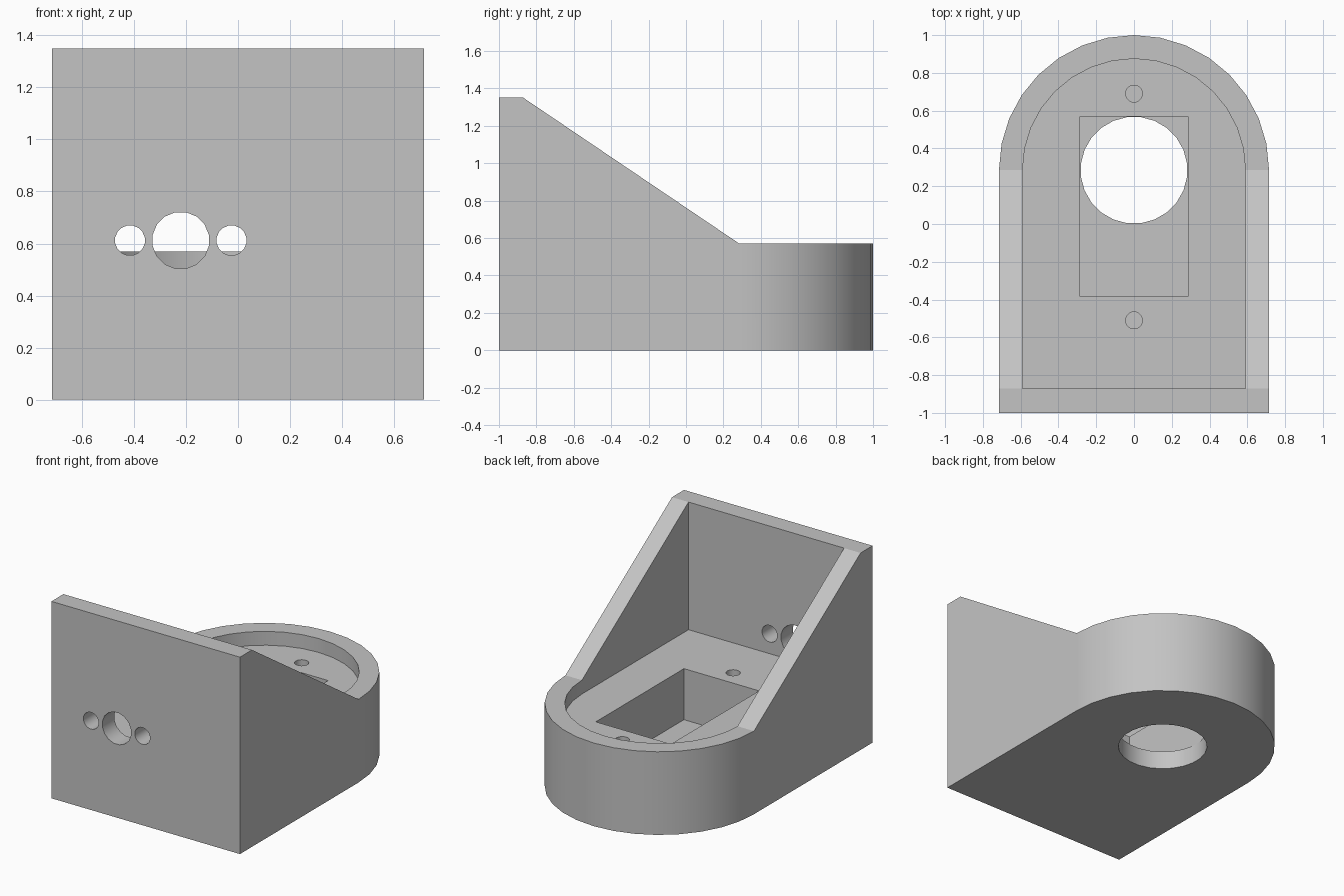
import bpy
import bmesh
from math import sin, cos, pi, radians
from mathutils import Matrix, Vector

default = bpy.data.objects.get("Cube")
if default:
    bpy.data.objects.remove(default, do_unlink=True)

grey = bpy.data.materials.new("plain grey")
grey.use_nodes = True
grey.diffuse_color = (0.55, 0.55, 0.55, 1)
grey.node_tree.nodes["Principled BSDF"].inputs["Base Color"].default_value = grey.diffuse_color

ARC_Y = 0.285    # centre of the rounded back end
RIM_Z = 0.57     # top of the low back rim
FLOOR_Z = 0.475  # floor of the open tray
BASE_Z = 0.125   # bottom of the rectangular pocket
WALL_Y = -0.87   # inner face of the tall front wall


def prism(name, points, offset):
    """Extrude a closed 3D outline along offset."""
    bm = bmesh.new()
    face = bm.faces.new([bm.verts.new(p) for p in points])
    ext = bmesh.ops.extrude_face_region(bm, geom=[face])
    verts = [v for v in ext["geom"] if isinstance(v, bmesh.types.BMVert)]
    bmesh.ops.translate(bm, verts=verts, vec=Vector(offset))
    bmesh.ops.recalc_face_normals(bm, faces=bm.faces)
    mesh = bpy.data.meshes.new(name)
    bm.to_mesh(mesh)
    bm.free()
    mesh.materials.append(grey)
    obj = bpy.data.objects.new(name, mesh)
    bpy.context.collection.objects.link(obj)
    return obj


def rounded_block(name, radius, front_y, z0, z1):
    """Block with a square front and a half-round back."""
    pts = [(-radius, front_y, z0), (radius, front_y, z0)]
    pts += [(radius * cos(pi * i / 16), ARC_Y + radius * sin(pi * i / 16), z0)
            for i in range(17)]
    return prism(name, pts, (0, 0, z1 - z0))


def rod(name, centre, radius, offset, sides):
    """Cylinder starting at centre and running along z or y."""
    turn = Matrix.Rotation(radians(90), 3, "X") if offset[1] else Matrix.Identity(3)
    angles = [2 * pi * (i + 0.5) / sides for i in range(sides)]
    pts = [Vector(centre) + turn @ Vector((radius * cos(a), radius * sin(a), 0))
           for a in angles]
    return prism(name, pts, offset)


def cut(target, cutter):
    mod = target.modifiers.new("cut", "BOOLEAN")
    mod.operation = "DIFFERENCE"
    mod.solver = "EXACT"
    mod.object = cutter
    bpy.context.view_layer.objects.active = target
    bpy.ops.object.modifier_apply(modifier=mod.name)
    bpy.data.objects.remove(cutter, do_unlink=True)


# Housing body
body = rounded_block("bracket_housing", 0.715, -1, 0, 1.35)

# Sloped side walls and low back rim
slope = [(WALL_Y, 1.35), (ARC_Y, RIM_Z), (1.2, RIM_Z), (1.2, 1.6), (WALL_Y, 1.6)]
cut(body, prism("slope_cutter", [(-1, y, z) for y, z in slope], (2, 0, 0)))

# Open tray, rectangular pocket and round opening in the base
cut(body, rounded_block("tray_cutter", 0.59, WALL_Y, FLOOR_Z, 1.7))
pocket = [(-0.285, -0.385), (0.285, -0.385), (0.285, 0.57), (-0.285, 0.57)]
cut(body, prism("pocket_cutter", [(x, y, BASE_Z) for x, y in pocket], (0, 0, 0.6)))
cut(body, rod("opening_cutter", (0, ARC_Y, -0.1), 0.283, (0, 0, 0.35), 24))

# Blind screw holes in the tray floor
for y in (-0.51, 0.69):
    cut(body, rod("screw_cutter", (0, y, 0.25), 0.045, (0, 0, 0.4), 16))

# Cable hole and its two fixing holes through the front wall
for x, radius in ((-0.415, 0.058), (-0.22, 0.11), (-0.025, 0.058)):
    cut(body, rod("front_cutter", (x, -1.1, 0.612), radius, (0, 0.3, 0), 16))

# Smooth curved walls, flat planar faces
bpy.ops.object.select_all(action="DESELECT")
body.select_set(True)
bpy.context.view_layer.objects.active = body
bpy.ops.object.shade_smooth_by_angle(angle=radians(30))
weighted = body.modifiers.new("weighted_normals", "WEIGHTED_NORMAL")
weighted.keep_sharp = True
